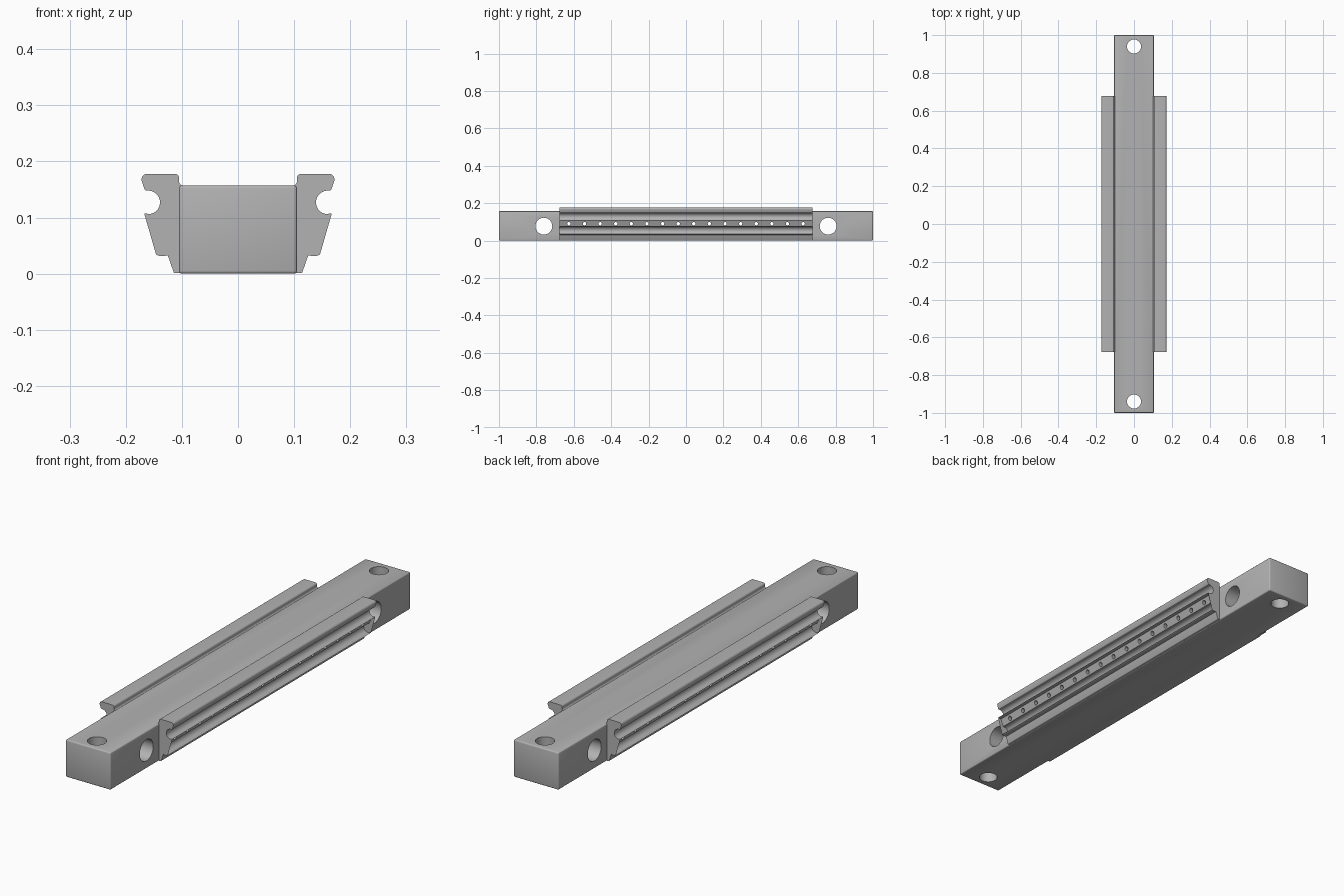
import bpy, bmesh
from math import radians, sin, cos
from mathutils import Matrix

cube = bpy.data.objects.get("Cube")
if cube:
    bpy.data.objects.remove(cube, do_unlink=True)

grey = bpy.data.materials.new("machined_grey")
grey.use_nodes = True
colour = (0.45, 0.45, 0.45, 1)
grey.diffuse_color = colour
grey.node_tree.nodes["Principled BSDF"].inputs["Base Color"].default_value = colour


def make_object(name, bm):
    bmesh.ops.recalc_face_normals(bm, faces=bm.faces)
    mesh = bpy.data.meshes.new(name)
    bm.to_mesh(mesh)
    bm.free()
    obj = bpy.data.objects.new(name, mesh)
    bpy.context.collection.objects.link(obj)
    mesh.materials.append(grey)
    return obj


def arc(cx, cz, r, start, end, steps):
    angles = [radians(start + (end - start) * i / steps) for i in range(steps + 1)]
    return [(cx + r * cos(a), cz + r * sin(a)) for a in angles]


# Rail cross-section: two round grooves under a rounded lip
profile = [(0.096, 0.001), (0.110, 0.001)]
profile += arc(0.112, 0.004, 0.003, -90, -20, 3)
profile += [(0.125, 0.032)]
profile += arc(0.135, 0.053, 0.022, 300, 90, 20)
profile += [(0.140, 0.075), (0.152, 0.106)]
profile += arc(0.160, 0.127, 0.021, 290, 90, 20)
profile += arc(0.163, 0.152, 0.004, -90, -20, 3)
profile += arc(0.162, 0.168, 0.010, -15, 90, 8)
profile += arc(0.113, 0.170, 0.008, 90, 180, 6)
profile += arc(0.096, 0.165, 0.009, 0, -90, 6)


def make_rail(name, side):
    bm = bmesh.new()
    face = bm.faces.new([bm.verts.new((side * x, -0.677, z)) for x, z in profile])
    out = bmesh.ops.extrude_face_region(bm, geom=[face])
    verts = [v for v in out["geom"] if isinstance(v, bmesh.types.BMVert)]
    bmesh.ops.translate(bm, verts=verts, vec=(0, 1.354, 0))
    return make_object(name, bm)


# Long bar with softened edges
bm = bmesh.new()
bmesh.ops.create_cube(bm, size=1, matrix=Matrix.Translation((0, 0, 0.0785))
                      @ Matrix.Diagonal((0.21, 2, 0.157, 1)))
bmesh.ops.bevel(bm, geom=bm.edges[:], offset=0.005, segments=3, profile=0.5,
                affect='EDGES')
bar = make_object("bar", bm)
parts = [bar, make_rail("left_rail", 1), make_rail("right_rail", -1)]

# Drill holes: two vertical, two crosswise, and a row of small ones
bm = bmesh.new()


def drill(y, z, r, segments, turn):
    bmesh.ops.create_cone(bm, cap_ends=True, segments=segments, radius1=r, radius2=r,
                          depth=0.6, matrix=Matrix.Translation((0, y, z)) @ turn)


upright = Matrix.Identity(4)
across = Matrix.Rotation(radians(90), 4, 'Y')
for end in (-1, 1):
    drill(end * 0.94, 0.08, 0.037, 48, upright)
    drill(end * 0.76, 0.077, 0.045, 48, across)
for i in range(16):
    drill(-0.626 + i * 1.252 / 15, 0.09, 0.009, 16, across)
cutter = make_object("drill_cutter", bm)
cutter.hide_render = True

for part in parts:
    mod = part.modifiers.new("holes", 'BOOLEAN')
    mod.object = cutter
    mod.operation = 'DIFFERENCE'
    mod.solver = 'EXACT'
    bpy.ops.object.select_all(action='DESELECT')
    part.select_set(True)
    bpy.context.view_layer.objects.active = part
    bpy.ops.object.modifier_apply(modifier=mod.name)
    bpy.ops.object.shade_smooth_by_angle(angle=radians(32))

bpy.data.objects.remove(cutter, do_unlink=True)
